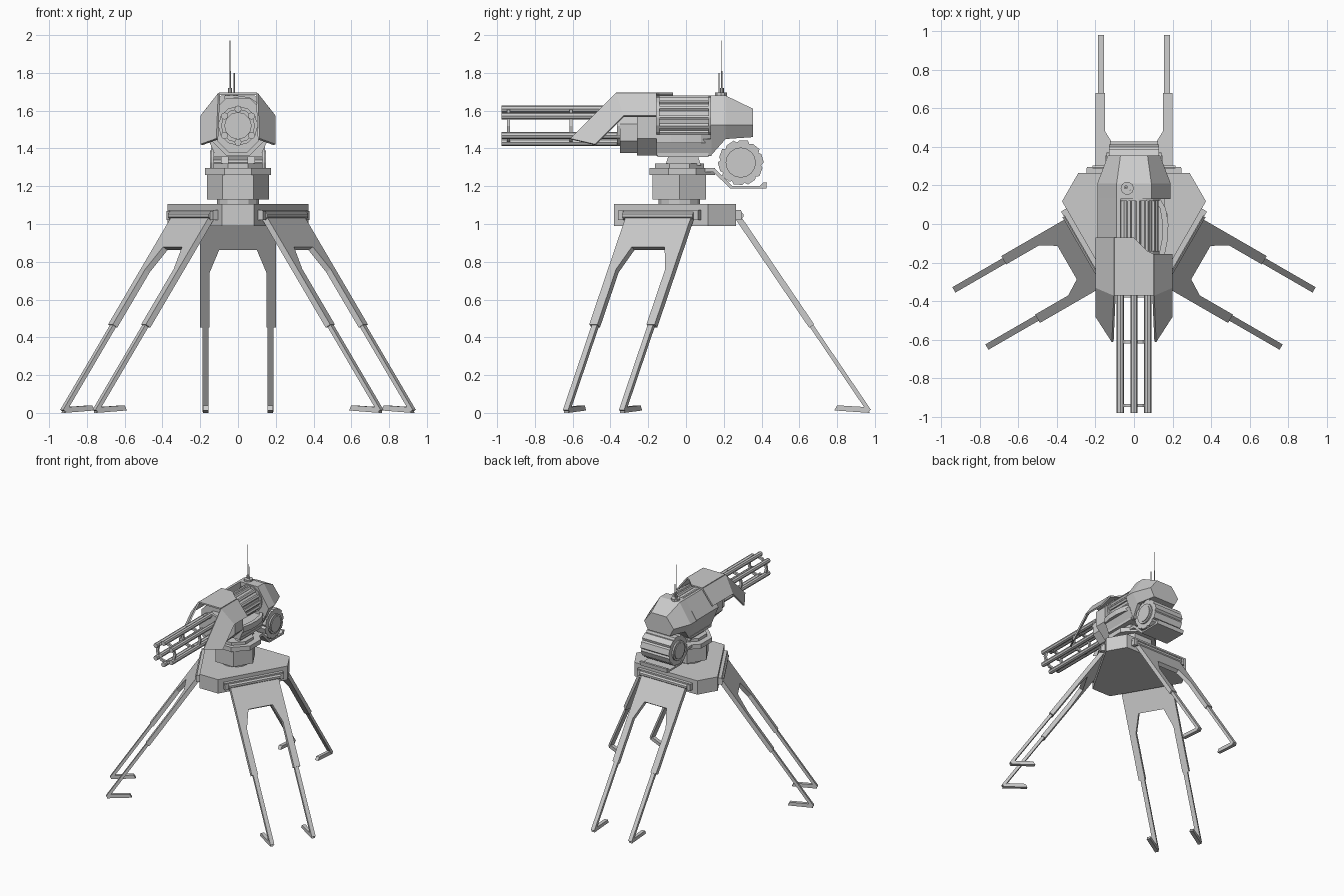
import bpy, bmesh, math
from mathutils import Matrix, Vector

if "Cube" in bpy.data.objects:
    bpy.data.objects.remove(bpy.data.objects["Cube"])


def finish(name, bm, mat=None):
    if mat is not None:
        bm.transform(mat)
    bmesh.ops.recalc_face_normals(bm, faces=bm.faces)
    me = bpy.data.meshes.new(name)
    bm.to_mesh(me)
    bm.free()
    ob = bpy.data.objects.new(name, me)
    bpy.context.collection.objects.link(ob)
    return ob


def loft(name, sections, mat=None):
    """Join rings of 3D points, cap both ends."""
    bm = bmesh.new()
    rings = [[bm.verts.new(p) for p in s] for s in sections]
    n = len(rings[0])
    for a, b in zip(rings, rings[1:]):
        for i in range(n):
            bm.faces.new((a[i], a[(i + 1) % n], b[(i + 1) % n], b[i]))
    bm.faces.new(rings[0])
    bm.faces.new(rings[-1])
    return finish(name, bm, mat)


PLACE = {'x': lambda p, t: (t, p[0], p[1]),
         'y': lambda p, t: (p[0], t, p[1]),
         'z': lambda p, t: (p[0], p[1], t)}


def prism(name, pts, axis, a, b, mat=None):
    return loft(name, [[PLACE[axis](p, t) for p in pts] for t in (a, b)], mat)


def box(name, x0, x1, y0, y1, z0, z1, mat=None):
    return prism(name, [(x0, y0), (x1, y0), (x1, y1), (x0, y1)], 'z', z0, z1, mat)


def ngon(c, r, n, start=0):
    return [(c[0] + r * math.cos(math.radians(start) + i * math.tau / n),
             c[1] + r * math.sin(math.radians(start) + i * math.tau / n)) for i in range(n)]


def rod(name, c, r, axis, a, b, n=12, start=0, mat=None):
    return prism(name, ngon(c, r, n, start), axis, a, b, mat)


def sheet(name, verts, faces, thick):
    bm = bmesh.new()
    vs = [bm.verts.new(v) for v in verts]
    for f in faces:
        bm.faces.new([vs[i] for i in f])
    ob = finish(name, bm)
    m = ob.modifiers.new("thickness", 'SOLIDIFY')
    m.thickness = thick
    m.offset = 0
    return ob


# Platform: hexagon with three long and three short sides
hub = [(0.391 * math.cos(math.radians(a)), 0.391 * math.sin(math.radians(a)))
       for k in range(3) for a in (90 - 47.5 + 120 * k, 90 + 47.5 + 120 * k)]
prism("platform", hub, 'z', 0.99, 1.105)

# Three forked legs, each laid out flat and then tilted outwards
d = Vector((0, 0.705, -1.04)).normalized()
n = Vector((0, 1.04, 0.705)).normalized()
tilt = Matrix.Translation((0, 0.265, 1.05)) @ Matrix(((1, 0, 0), d, n)).transposed().to_4x4()
half = [(0.2, 0), (0.2, 0.713), (0.15, 0.713), (0.15, 0.36), (0.1, 0.217)]
fork = half + [(-x, s) for x, s in reversed(half)]
toe = [(0.972, 0), (0.965, 0.03), (0.80, 0.04), (0.785, 0.013)]
for k in range(3):
    turn = Matrix.Rotation(k * math.tau / 3, 4, 'Z')
    prism("leg_fork", fork, 'z', -0.016, 0.016, turn @ tilt)
    rod("leg_hinge", (0.285, 1.045), 0.02, 'x', -0.215, 0.215, 8, 22.5, turn)
    box("hinge_plate", -0.245, 0.245, 0.255, 0.29, 1.06, 1.075, turn)
    for s in (-1, 1):
        u = 0.171 * s
        box("hinge_cheek", 0.23 * s - 0.014, 0.23 * s + 0.014, 0.255, 0.295, 1.02, 1.068, turn)
        box("leg_strut", u - 0.016, u + 0.016, 0.69, 1.256, -0.011, 0.011, turn @ tilt)
        prism("foot_toe", toe, 'x', u - 0.014, u + 0.014, turn)

# Rotating pedestal
cy = -0.035
rod("pedestal_neck", (0, cy), 0.11, 'z', 1.10, 1.14, 12)
rod("pedestal_block", (0, cy), 0.163, 'z', 1.13, 1.262, 6)
rod("pedestal_flange", (0, cy + 0.015), 0.188, 'z', 1.26, 1.297, 8, 22.5)
rod("pedestal_cap", (0, cy), 0.14, 'z', 1.297, 1.32, 8, 22.5)
for s in (-1, 1):
    prism("cradle_side", [(-0.11, 1.31), (0.08, 1.31), (0.06, 1.37), (-0.09, 1.37)],
          'x', 0.07 * s - 0.02, 0.07 * s + 0.02)
box("cradle_saddle", -0.13, 0.13, -0.15, 0.12, 1.355, 1.375)

# Gun body: left cover and belly, with an open bay on the right
body = [(-0.09, 1.68), (-0.19, 1.53), (-0.12, 1.36), (0.12, 1.36),
        (0.16, 1.45), (0.05, 1.46), (-0.07, 1.55), (-0.07, 1.68)]
prism("body_shell", body, 'y', -0.155, 0.135)


def hexa(y, top, mid, low, wt, wm, wl):
    return [(wt, y, top), (wm, y, mid), (wl, y, low), (-wl, y, low), (-wm, y, mid), (-wt, y, top)]


# Faceted rear housing
loft("rear_housing", [hexa(0.13, 1.68, 1.525, 1.36, 0.09, 0.19, 0.12),
                      hexa(0.21, 1.68, 1.525, 1.45, 0.09, 0.19, 0.14),
                      hexa(0.355, 1.61, 1.525, 1.46, 0.07, 0.135, 0.10)])

# Finned motor in the bay
rod("motor_core", (0.02, 1.565), 0.092, 'y', -0.155, 0.135, 16)
for i in range(12):
    a = i * math.tau / 12
    rod("motor_fin", (0.02 + 0.092 * math.cos(a), 1.565 + 0.092 * math.sin(a)),
        0.015, 'y', -0.15, 0.13, 6)
for y in (-0.155, 0.12):
    rod("motor_end_ring", (0.02, 1.565), 0.112, 'y', y, y + 0.015, 16)

# Curved feed chute beside the bay
arc = [(0.13, 0.14), (0.165, 0.08), (0.178, 0.0), (0.175, -0.08), (0.16, -0.155)]
prism("feed_chute", arc + [(x - 0.03, y) for x, y in reversed(arc)], 'z', 1.43, 1.475)

# Barrel collars and spindle
rod("rear_collar", (0, 1.515), 0.165, 'y', -0.26, -0.155, 8, 22.5)
rod("front_collar", (0, 1.485), 0.118, 'y', -0.35, -0.26, 8, 22.5)
rod("spindle_plate", (0, 1.52), 0.105, 'y', -0.365, -0.345, 12)

# Six barrels with two spacer rings
for a in (90, 36, 144, 270, 216, 324):
    c = (0.088 * math.cos(math.radians(a)), 1.52 + 0.088 * math.sin(math.radians(a)))
    rod("barrel", c, 0.019, 'y', -0.978, -0.34, 8)
for y in (-0.94, -0.61):
    rings = [(0.09, y - 0.008), (0.09, y + 0.008), (0.07, y + 0.008), (0.07, y - 0.008)]
    bm = bmesh.new()
    vs = [[bm.verts.new((p[0], t, p[1])) for p in ngon((0, 1.52), r, 12)] for r, t in rings]
    for j in range(4):
        for i in range(12):
            k, m = (i + 1) % 12, (j + 1) % 4
            bm.faces.new((vs[j][i], vs[j][k], vs[m][k], vs[m][i]))
    finish("barrel_spacer", bm)

# Bent shield: flat roof, sloping sides and swept front blades
sheet("shield_roof", [(-0.1, -0.37, 1.69), (0.1, -0.37, 1.69), (0.1, -0.155, 1.69),
                      (0.07, -0.14, 1.69), (0, -0.07, 1.69), (-0.1, -0.07, 1.69)],
      [(0, 1, 2, 3, 4, 5)], 0.012)
for s, back, name in ((-1, -0.07, "left"), (1, -0.155, "right")):
    sheet(name + "_shield", [(0.1 * s, back, 1.69), (0.1 * s, -0.37, 1.69), (0.194 * s, -0.33, 1.57),
                             (0.194 * s, back, 1.57), (0.11 * s, -0.61, 1.45), (0.194 * s, -0.48, 1.42)],
          [(0, 1, 2, 3), (1, 4, 5, 2)], 0.012)

# Ammunition drum with scalloped rim, lying across the back
dc = (0.29, 1.325)
rim = []
for i in range(10):
    for off, r in ((0, 0.122), (22, 0.118), (29, 0.108)):
        a = math.radians(i * 36 + off)
        rim.append((dc[0] + r * math.cos(a), dc[1] + r * math.sin(a)))
prism("ammo_drum", rim, 'x', -0.13, 0.13)
for s in (-1, 1):
    rod("drum_cap", dc, 0.08, 'x', 0.125 * s, 0.142 * s, 16)
    rod("drum_boss", dc, 0.065, 'x', 0.14 * s, 0.148 * s, 16)

# Drum tray hanging from the pedestal
tray = [(0.08, 1.297), (0.15, 1.297), (0.245, 1.2), (0.39, 1.2), (0.41, 1.22), (0.428, 1.22),
        (0.425, 1.187), (0.235, 1.187), (0.145, 1.275), (0.08, 1.275)]
prism("drum_tray", tray, 'x', -0.125, 0.125)

# Antennas on the rear housing
rod("antenna_base", (-0.035, 0.185), 0.034, 'z', 1.675, 1.695, 10)
rod("antenna_socket", (-0.042, 0.19), 0.01, 'z', 1.69, 1.72, 8)
rod("antenna_sleeve", (-0.042, 0.19), 0.004, 'z', 1.70, 1.81, 6)
rod("antenna_whip", (-0.042, 0.19), 0.002, 'z', 1.80, 1.972, 6)
rod("short_antenna", (-0.02, 0.175), 0.003, 'z', 1.69, 1.80, 6)
